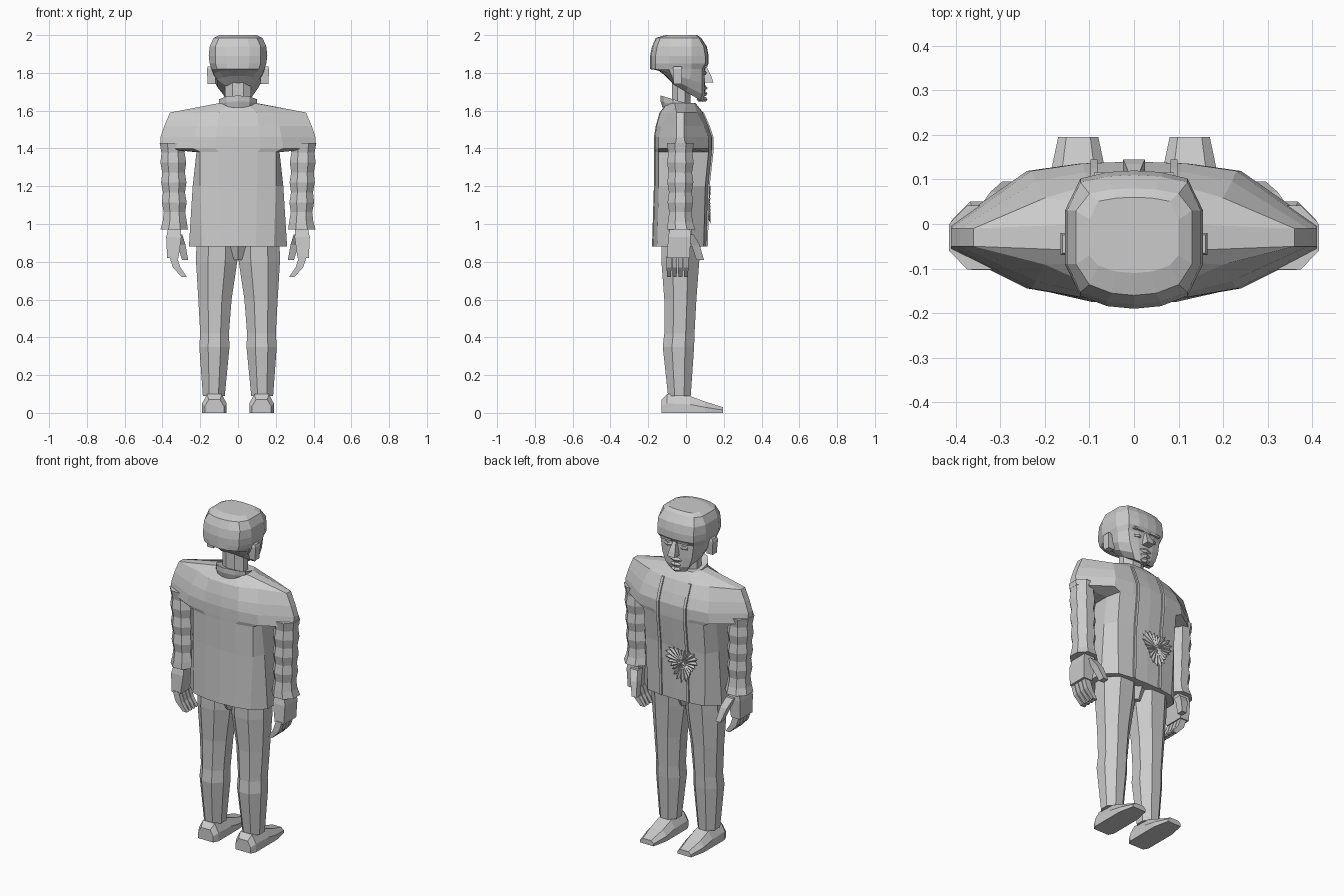
import bpy, math
from mathutils import Vector

if "Cube" in bpy.data.objects:
    bpy.data.objects.remove(bpy.data.objects["Cube"])

grey = bpy.data.materials.new("plain grey")
grey.use_nodes = True
tone = (.6, .6, .6, 1)
grey.diffuse_color = tone
grey.node_tree.nodes["Principled BSDF"].inputs["Base Color"].default_value = tone


def make(name, verts, faces):
    mesh = bpy.data.meshes.new(name)
    mesh.from_pydata([tuple(v) for v in verts], [], faces)
    mesh.materials.append(grey)
    part = bpy.data.objects.new(name, mesh)
    bpy.context.collection.objects.link(part)
    bpy.ops.object.select_all(action="DESELECT")
    bpy.context.view_layer.objects.active = part
    part.select_set(True)
    bpy.ops.object.mode_set(mode="EDIT")
    bpy.ops.mesh.select_all(action="SELECT")
    bpy.ops.mesh.normals_make_consistent(inside=False)
    bpy.ops.object.mode_set(mode="OBJECT")


def loft(name, rings):
    """Skin a stack of rings and cap both ends."""
    count = len(rings[0])
    verts = [point for ring in rings for point in ring]
    faces = []
    for low in range(0, len(verts) - count, count):
        for j in range(count):
            k = (j + 1) % count
            faces.append((low + j, low + k, low + count + k, low + count + j))
    faces.append(tuple(range(count)))
    faces.append(tuple(range(len(verts) - count, len(verts))))
    make(name, verts, faces)


def pair(name, rings):
    """Build a part on both sides of the figure."""
    for side, sign in (("left", 1), ("right", -1)):
        loft(side + "_" + name, [[Vector((p.x * sign, p.y, p.z)) for p in ring] for ring in rings])


def oval(x, y, z, half_x, half_y, sides=8, tilt=0):
    """Regular ring whose flats touch the given half sizes."""
    ring = []
    for i in range(sides):
        angle = math.tau * (i + .5) / sides
        reach = 1 / math.cos(math.pi / sides)
        py = y + half_y * reach * math.sin(angle)
        ring.append(Vector((x + half_x * reach * math.cos(angle), py, z + tilt * py)))
    return ring


def body(z, front, back, width, corner, side=.06, shape=.85, tilt=0):
    """Symmetric ring: pointed middle, bevelled corners, flat sides."""
    middle = corner / 2
    half = [(middle, front * .97), (corner, front * shape), (width, side - .03),
            (width, -side - .03), (corner, back * shape), (middle, back * .97)]
    outline = [(0, front)] + half + [(0, back)] + [(-x, y) for x, y in reversed(half)]
    return [Vector((x, y, z + tilt * y)) for x, y in outline]


# Jacket, with the armpits as the step to the wide shoulders
jacket = [(.88, .11, -.18, .26, .19),
          (1.2, .12, -.17, .24, .2),
          (1.38, .14, -.17, .22, .2),
          (1.4, .14, -.17, .41, .24, .03),
          (1.46, .14, -.17, .41, .23, .02),
          (1.52, .12, -.16, .39, .22, .02, .8),
          (1.59, .09, -.14, .36, .2, .02, .65),
          (1.64, .05, -.1, .1, .08, .03)]
loft("jacket", [body(*row) for row in jacket])

# Raised edges of the open jacket front
pair("jacket_edge", [oval(.09, row[1] - .01, row[0], .008, .015, sides=4) for row in jacket[:-1]])

# Pleated ornament on the belly
center = Vector((-.06, .125, 1.12))
rim = []
steps = 44
for i in range(steps):
    angle = math.tau * i / steps
    pleat = i % 2
    radius = (.08 + .02 * pleat) * (1 + .2 * math.sin(3 * angle))
    rim.append(center + Vector((radius * math.cos(angle), .01 * pleat - .005, radius * math.sin(angle))))
inner = center - Vector((0, .05, 0))
pleats = [(i, (i + 1) % steps, hub) for i in range(steps) for hub in (steps, steps + 1)]
make("belly_ornament", rim + [center, inner], pleats)

# Collar and neck
loft("collar", [oval(0, -.04, z, radius, radius * .9, sides=10, tilt=-.3)
                for z, radius in ((1.58, .09), (1.61, .1), (1.64, .1), (1.63, .07))])
loft("neck", [oval(0, -.025, z, .07, .05) for z in (1.58, 1.78)])

# Head, with the jaw sloping up to the nape
loft("head", [body(1.7, .09, -.07, .07, .06, .03, tilt=-.6),
              body(1.73, .1, -.11, .11, .08, .04, tilt=-.5),
              body(1.77, .1, -.15, .13, .1, .05, tilt=-.3),
              body(1.82, .1, -.19, .14, .11),
              body(1.85, .12, -.19, .15, .12),
              body(1.89, .12, -.19, .155, .12),
              body(1.94, .11, -.18, .15, .12),
              body(1.985, .08, -.16, .13, .1),
              body(2, .06, -.11, .1, .08, .04)])

# Face
loft("nose", [oval(0, y, z, half, .03, sides=4)
              for y, z, half in ((.115, 1.75, .025), (.105, 1.78, .02), (.08, 1.83, .01))])
for name, z, half in (("upper_lip", 1.72, .04), ("lower_lip", 1.69, .035), ("chin", 1.66, .03)):
    loft(name, [oval(0, .085, z + rise, half * grow, .025 * grow, sides=6)
                for rise, grow in ((-.012, .7), (0, 1), (.012, .7))])
pair("eye", [oval(.05, .085, 1.8 + rise, .025, .022 - abs(rise) / 2, sides=6) for rise in (-.01, 0, .01)])
pair("brow", [oval(.055, .09, z, .035, .025, sides=4) for z in (1.83, 1.84)])
pair("ear", [oval(.14, -.045, z, half, half, sides=4) for z, half in ((1.74, .02), (1.82, .025), (1.835, .02))])

# Sleeves with creases, narrowing slightly to a flared cuff
sleeve = []
creases = 8
for i in range(creases + 1):
    drop = i / creases
    swell = .004 * (-1) ** i - .006 * drop
    sleeve.append(oval(.345 - .01 * drop, -.03, 1.43 - .42 * drop, .066 + swell, .068 + swell))
sleeve.append(oval(.338, -.025, .97, .073, .075))
pair("sleeve", sleeve)

# Hands with curled fingers
pair("palm", [oval(.335, -.03, 1, .03, .05, sides=4),
              oval(.34, -.035, .93, .04, .06, sides=4),
              oval(.345, -.04, .82, .03, .06, sides=4)])
for i in range(4):
    y = -.09 + .03 * i
    pair("finger_" + str(i + 1), [oval(.345, y, .83, .02, .013, sides=4),
                                  oval(.325, y, .77, .02, .013, sides=4),
                                  oval(.285, y, .72, .014, .01, sides=4)])
pair("thumb", [oval(.32, .015, .945, .025, .025, sides=4),
               oval(.3, .05, .89, .022, .022, sides=4),
               oval(.28, .075, .81, .016, .02, sides=4)])

# Trousers
pair("trouser_leg", [oval(.11, -.025, .92, .11, .105),
                     oval(.113, -.03, .8, .109, .1),
                     oval(.122, -.03, .6, .088, .085),
                     oval(.124, -.035, .42, .076, .08),
                     oval(.125, -.04, .35, .08, .083),
                     oval(.128, -.035, .09, .058, .06)])
loft("trouser_seat", [oval(0, -.03, z, half, half, sides=6) for z, half in ((.81, .06), (.92, .1))])

# Shoes, skinned from heel to toe
shoe = []
for y, half, height in ((-.13, .05, .07), (-.1, .065, .1), (.02, .065, .09), (.1, .065, .06), (.195, .045, .03)):
    outline = [(-1, 0), (1, 0), (1, .5), (.6, 1), (-.6, 1), (-1, .5)]
    shoe.append([Vector((.125 + half * x, y, height * z)) for x, z in outline])
pair("shoe", shoe)
